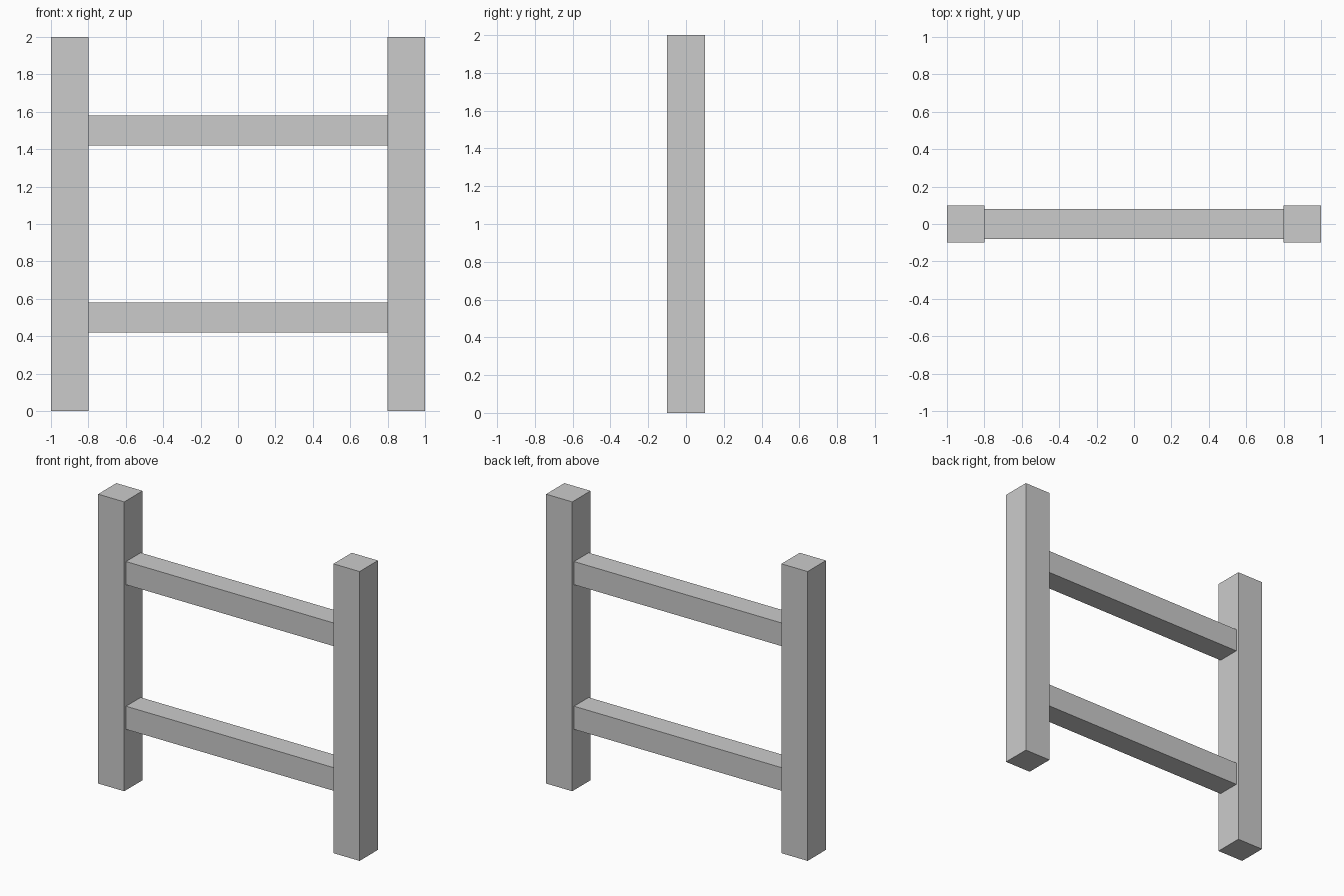
import bpy

if "Cube" in bpy.data.objects:
    bpy.data.objects.remove(bpy.data.objects["Cube"])

POST_W = 0.2      # square post section
RAIL_W = 0.16     # square rail section
HEIGHT = 2.0
SPAN = 2.0


def box(name, size, location):
    bpy.ops.mesh.primitive_cube_add(size=1, location=location)
    obj = bpy.context.object
    obj.name = name
    obj.scale = size
    bpy.ops.object.transform_apply(location=False, rotation=False, scale=True)
    return obj


# Upright posts, left and right
for side, sign in (("left", -1), ("right", 1)):
    box(f"{side}_post", (POST_W, POST_W, HEIGHT),
        (sign * (SPAN - POST_W) / 2, 0, HEIGHT / 2))

# Horizontal rails fitted between the posts
for level, z in (("lower", 0.5), ("upper", 1.5)):
    box(f"{level}_rail", (SPAN - 2 * POST_W, RAIL_W, RAIL_W), (0, 0, z))
